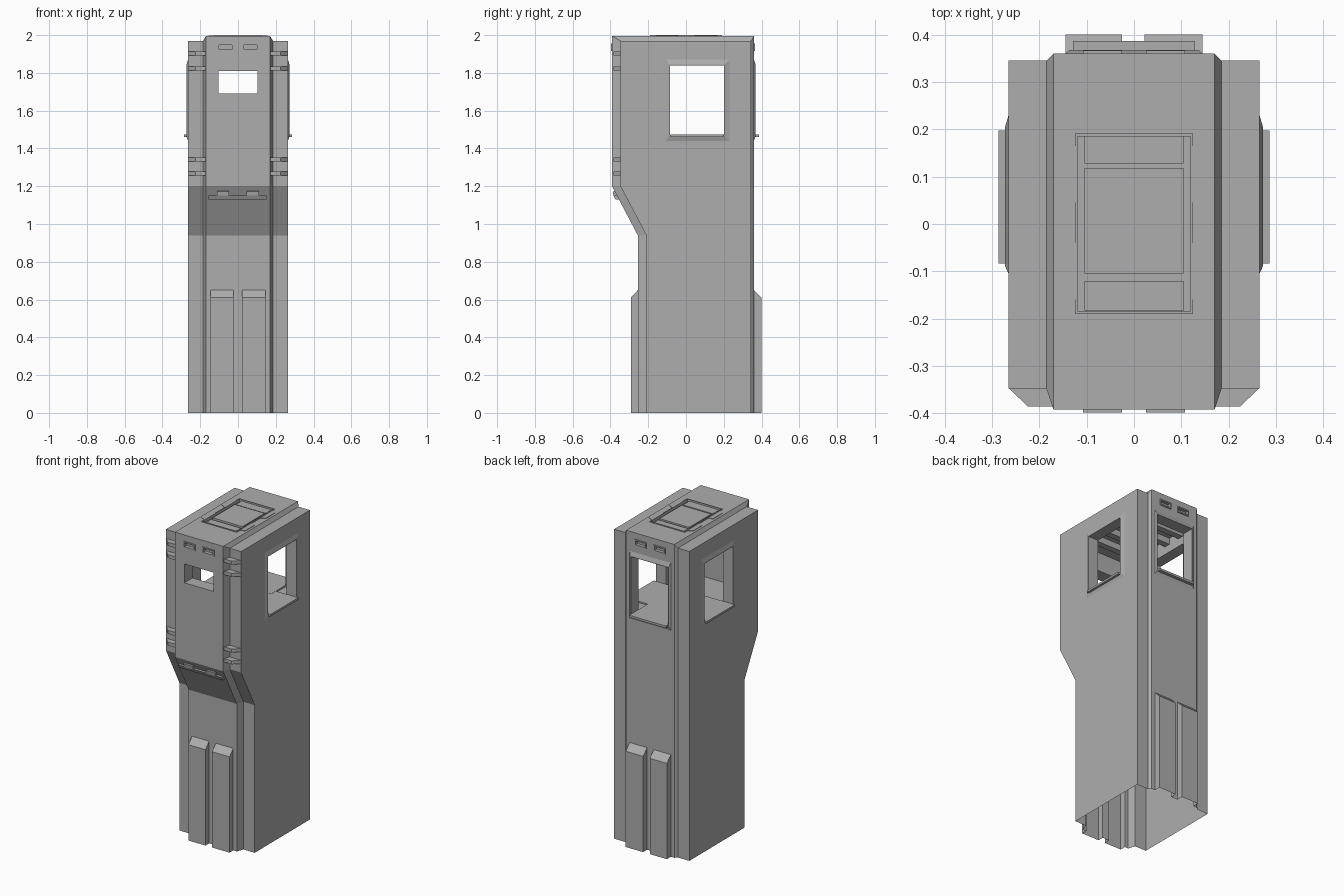
import bpy, bmesh

cube = bpy.data.objects.get("Cube")
if cube:
    bpy.data.objects.remove(cube, do_unlink=True)

grey = bpy.data.materials.new("concrete grey")
grey.use_nodes = True
grey.diffuse_color = (0.42, 0.42, 0.42, 1)
grey.node_tree.nodes["Principled BSDF"].inputs["Base Color"].default_value = (0.42, 0.42, 0.42, 1)


def loft(name, rings):
    """Closed solid through rings that share a point count."""
    bm = bmesh.new()
    loops = [[bm.verts.new(p) for p in ring] for ring in rings]
    n = len(loops[0])
    for a, b in zip(loops, loops[1:]):
        for i in range(n):
            j = (i + 1) % n
            bm.faces.new((a[i], a[j], b[j], b[i]))
    bm.faces.new(loops[0][::-1])
    bm.faces.new(loops[-1])
    bmesh.ops.recalc_face_normals(bm, faces=bm.faces[:])
    mesh = bpy.data.meshes.new(name)
    bm.to_mesh(mesh)
    bm.free()
    mesh.materials.append(grey)
    obj = bpy.data.objects.new(name, mesh)
    bpy.context.collection.objects.link(obj)
    return obj


def side_prism(name, x0, x1, profile):
    return loft(name, [[(x, y, z) for y, z in profile] for x in (x0, x1)])


def plan_prism(name, z0, z1, outline):
    return loft(name, [[(x, y, z) for x, y in outline] for z in (z0, z1)])


def box(name, x0, x1, y0, y1, z0, z1):
    return plan_prism(name, z0, z1, [(x0, y0), (x1, y0), (x1, y1), (x0, y1)])


def combine(target, tool, operation):
    mod = target.modifiers.new(operation, 'BOOLEAN')
    mod.operation = operation
    mod.solver = 'EXACT'
    mod.object = tool
    bpy.context.view_layer.objects.active = target
    bpy.ops.object.modifier_apply(modifier=mod.name)
    bpy.data.objects.remove(tool, do_unlink=True)


def cut(target, *bounds):
    combine(target, box("cutter", *bounds), 'DIFFERENCE')


# Tower: raised centre profile flanked by lower side profiles
core = [(-.392, 1.995), (-.392, 1.2), (-.255, .94), (-.255, 0), (.36, 0), (.36, 1.995)]
flank = [(-.347, 1.97), (-.347, 1.2), (-.21, .94), (-.21, 0), (.345, 0), (.345, 1.97)]
stations = [(-.265, flank), (-.185, flank), (-.17, core), (.17, core), (.185, flank), (.265, flank)]
tower = loft("tower", [[(x, y, z) for y, z in prof] for x, prof in stations])

# Buttress pads with sloped tops, two at the front and two at the back
for x0, x1 in ((-.145, -.025), (.022, .145)):
    for wall, outer in ((-.255, -.292), (.36, .4)):
        inner = wall * .95
        pad = side_prism("pad", x0, x1, [(inner, 0), (outer, 0), (outer, .61), (wall, .65), (inner, .65)])
        combine(tower, pad, 'UNION')

# Shallow flared surrounds of the side and back windows
def rect_x(x, y0, y1, z0, z1):
    return [(x, y0, z0), (x, y1, z0), (x, y1, z1), (x, y0, z1)]


def rect_y(y, x0, x1, z0, z1):
    return [(x0, y, z0), (x1, y, z0), (x1, y, z1), (x0, y, z1)]


for s in (-1, 1):
    combine(tower, loft("surround", [rect_x(s * .25, -.105, .23, 1.44, 1.87),
                                     rect_x(s * .265, -.105, .23, 1.44, 1.87),
                                     rect_x(s * .272, -.09, .206, 1.465, 1.846)]), 'UNION')
combine(tower, loft("surround", [rect_y(.345, -.145, .145, 1.44, 1.87),
                                 rect_y(.36, -.145, .145, 1.44, 1.87),
                                 rect_y(.368, -.136, .136, 1.465, 1.846)]), 'UNION')

# Lookout room and its windows
cut(tower, -.2, .2, -.31, .29, 1.465, 1.93)
cut(tower, -.4, .4, -.085, .2, 1.47, 1.84)
cut(tower, -.13, .13, 0, .5, 1.47, 1.84)
cut(tower, -.103, .103, -.5, 0, 1.69, 1.81)

# Recess for the roof hatch
cut(tower, -.125, .125, -.185, .19, 1.98, 2.1)

# Vent slots above the front and back windows
for s in (-1, 1):
    xa, xb = sorted((s * .025, s * .108))
    for y0, y1, c0, c1 in ((-.398, -.38, -.45, -.375), (.35, .366, .345, .45)):
        combine(tower, box("vent", xa, xb, y0, y1, 1.915, 1.955), 'UNION')
        cut(tower, xa + .008, xb - .008, c0, c1, 1.923, 1.947)

# Open underside
bm = bmesh.new()
bm.from_mesh(tower.data)
base = [f for f in bm.faces if all(abs(v.co.z) < 1e-4 for v in f.verts)]
bmesh.ops.delete(bm, geom=base, context='FACES')
bm.to_mesh(tower.data)
bm.free()

# Window sills
box("side_sills", -.286, .286, -.083, .198, 1.461, 1.474)
box("back_sill", -.129, .129, .15, .387, 1.461, 1.475)

# Roof hatch panels, side rails and tabs
for name, y0, y1, top in (("hatch_centre", -.105, .118, 1.994),
                          ("hatch_back", .128, .188, 1.99),
                          ("hatch_front", -.183, -.12, 1.99)):
    box(name, -.105, .105, y0, y1, 1.975, top)
for s in (-1, 1):
    xa, xb = sorted((s * .119, s * .125))
    box("hatch_rail", xa, xb, -.185, .19, 1.975, 2.0)
    for y0, y1 in ((.045, .165), (-.16, -.04)):
        plan_prism("hatch_tab", 1.985, 1.998, [(s * .125, y0), (s * .155, y0 + .016),
                                               (s * .155, y1 - .016), (s * .125, y1)])
for y0 in (-.19, .185):
    box("hatch_end_rail", -.125, .125, y0, y0 + .006, 1.975, 2.0)

# Clamps between the centre and the flanks
for s in (-1, 1):
    for z in (1.902, 1.824, 1.342, 1.267):
        plan_prism("clamp", z - .011, z + .011, [(s * .165, -.33), (s * .264, -.33), (s * .264, -.347),
                                                 (s * .225, -.385), (s * .165, -.385)])

# Ledge and brackets under the front overhang
side_prism("front_ledge", -.155, .152, [(-.33, 1.152), (-.384, 1.152), (-.373, 1.13), (-.33, 1.13)])
for x0, x1 in ((-.112, -.048), (.045, .11)):
    side_prism("ledge_bracket", x0, x1, [(-.36, 1.178), (-.388, 1.172), (-.384, 1.15), (-.36, 1.15)])

# Ceiling beams of the lookout room
for y in (-.2, -.08, .04, .16):
    box("ceiling_beam", -.2, .2, y, y + .04, 1.89, 1.935)
